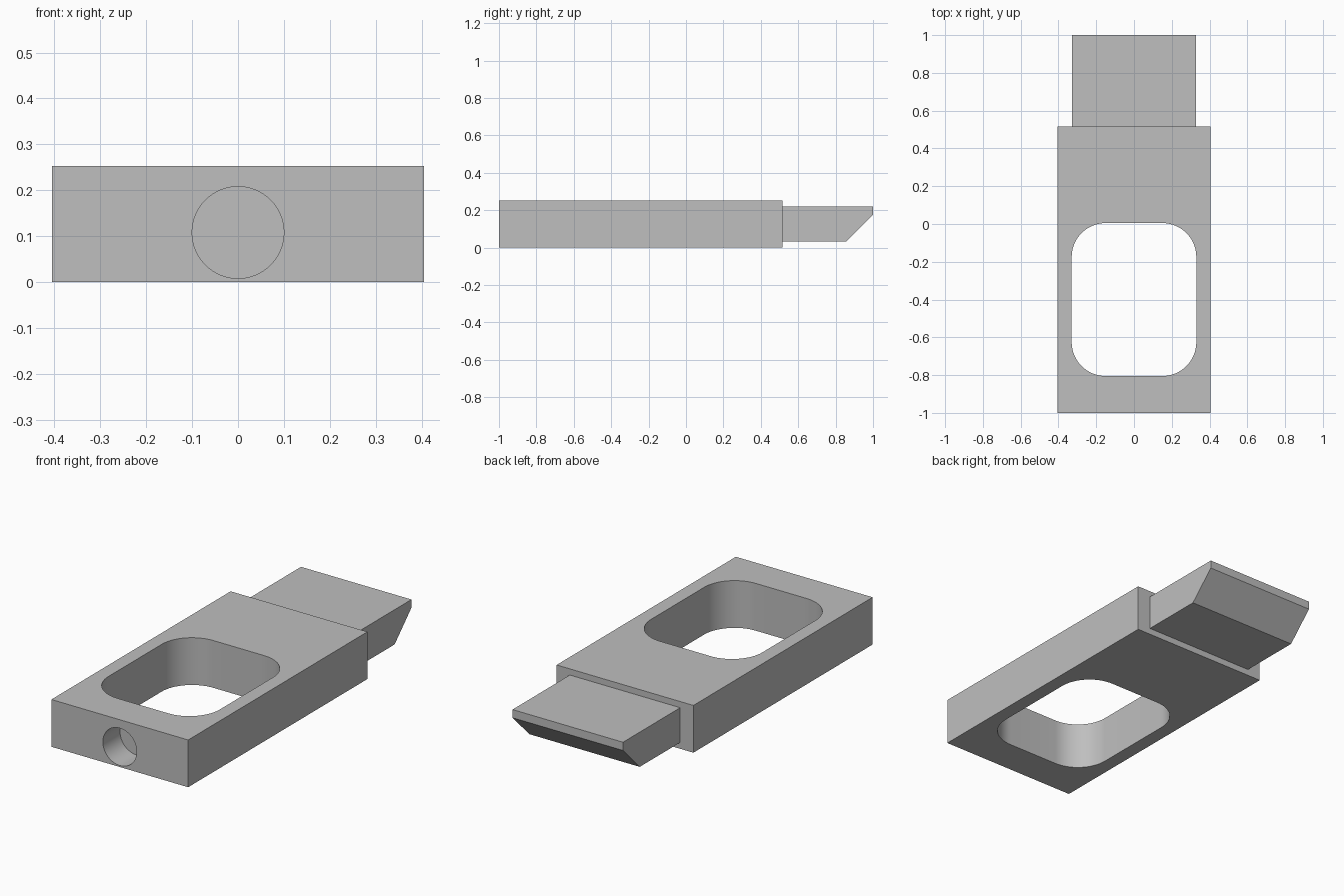
import bpy, bmesh, math
from mathutils import Vector

cube = bpy.data.objects.get("Cube")
if cube:
    bpy.data.objects.remove(cube, do_unlink=True)

grey = bpy.data.materials.new("plain grey")
grey.use_nodes = True
colour = (0.52, 0.52, 0.52, 1)
grey.diffuse_color = colour
grey.node_tree.nodes["Principled BSDF"].inputs["Base Color"].default_value = colour


def extrude(name, outline, direction):
    """Solid prism from a flat outline swept along a direction."""
    bm = bmesh.new()
    face = bm.faces.new([bm.verts.new(p) for p in outline])
    swept = bmesh.ops.extrude_face_region(bm, geom=[face])["geom"]
    verts = [v for v in swept if isinstance(v, bmesh.types.BMVert)]
    bmesh.ops.translate(bm, verts=verts, vec=direction)
    bmesh.ops.recalc_face_normals(bm, faces=bm.faces)
    mesh = bpy.data.meshes.new(name)
    bm.to_mesh(mesh)
    bm.free()
    mesh.materials.append(grey)
    obj = bpy.data.objects.new(name, mesh)
    bpy.context.collection.objects.link(obj)
    return obj


def activate(obj):
    bpy.ops.object.select_all(action="DESELECT")
    obj.select_set(True)
    bpy.context.view_layer.objects.active = obj


def cut(target, cutter):
    mod = target.modifiers.new("cut", "BOOLEAN")
    mod.operation, mod.solver, mod.object = "DIFFERENCE", "EXACT", cutter
    activate(target)
    bpy.ops.object.modifier_apply(modifier=mod.name)
    bpy.data.objects.remove(cutter, do_unlink=True)


def arc(cx, cy, radius, start, end, steps):
    angles = [math.radians(start + (end - start) * i / steps) for i in range(steps + 1)]
    return [(cx + radius * math.cos(a), cy + radius * math.sin(a)) for a in angles]


# Main block
half_w, front, back, height = 0.405, -1.0, 0.516, 0.253
body = extrude("body", [(-half_w, front, 0), (half_w, front, 0),
                        (half_w, back, 0), (-half_w, back, 0)], (0, 0, height))

# Rounded finger opening through the block
win_x, win_front, win_back, r = 0.33, -0.805, 0.005, 0.18
corners = [(win_x - r, win_back - r), (r - win_x, win_back - r),
           (r - win_x, win_front + r), (win_x - r, win_front + r)]
outline = [p for i, (x, y) in enumerate(corners)
           for p in arc(x, y, r, 90 * i, 90 * i + 90, 16)]
cut(body, extrude("opening_cutter", [(x, y, -0.1) for x, y in outline], (0, 0, 0.5)))

# Blind round hole in the front end
circle = arc(0, 0.108, 0.1, 0, 360, 64)[:-1]
cut(body, extrude("hole_cutter", [(x, front - 0.1, z) for x, z in circle], (0, 0.245, 0)))

# Narrower tongue with a sloped underside at its tip
tongue_x = 0.327
side = [(back, 0.034), (0.858, 0.034), (1.0, 0.176), (1.0, 0.22), (back, 0.22)]
tongue = extrude("tongue", [(-tongue_x, y, z) for y, z in side], (2 * tongue_x, 0, 0))

for part in (body, tongue):
    activate(part)
    bpy.ops.object.shade_smooth_by_angle(angle=math.radians(30))
